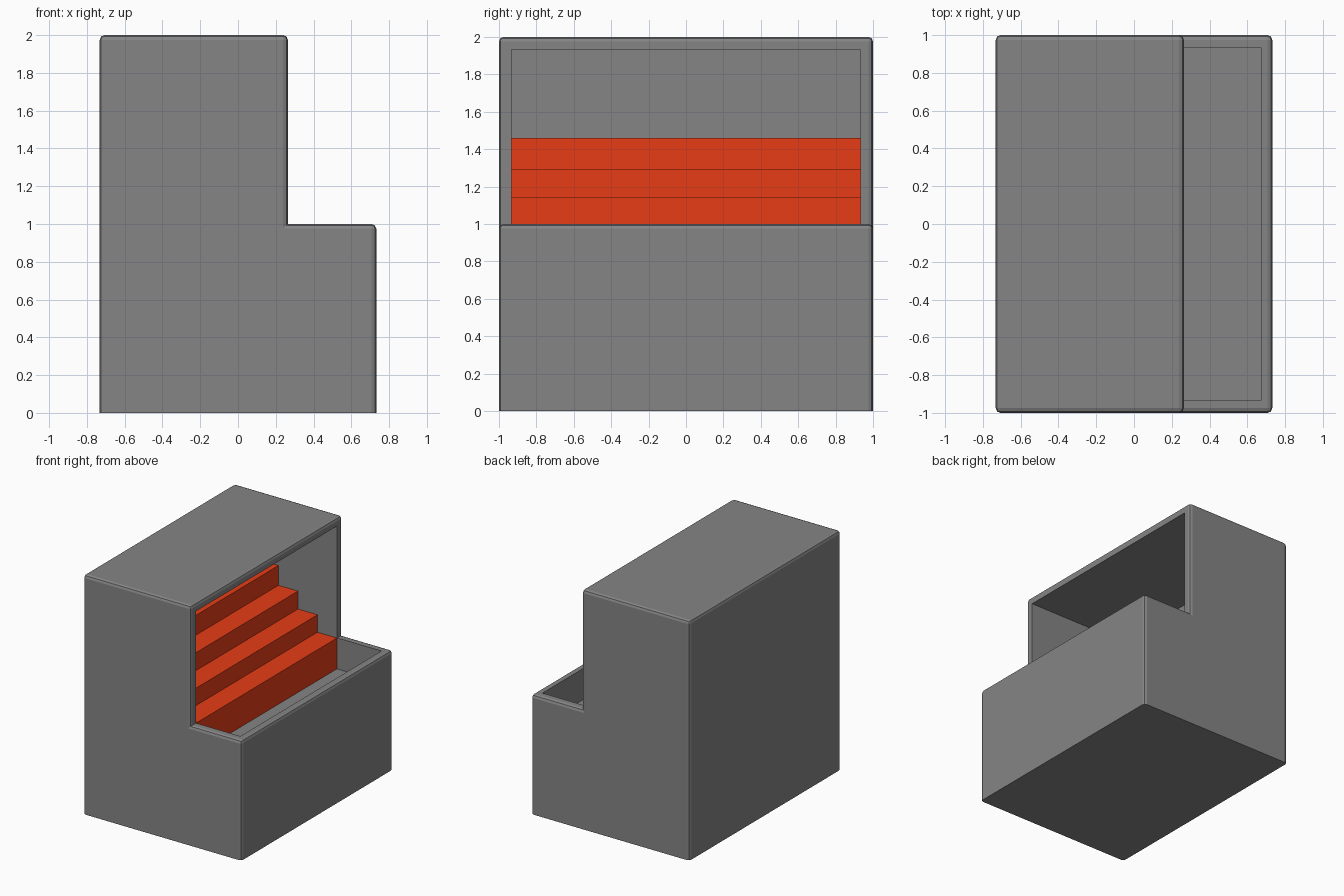
import bpy, bmesh

if "Cube" in bpy.data.objects:
    bpy.data.objects.remove(bpy.data.objects["Cube"], do_unlink=True)


def make_material(name, colour):
    mat = bpy.data.materials.new(name)
    mat.use_nodes = True
    mat.diffuse_color = colour
    mat.node_tree.nodes["Principled BSDF"].inputs["Base Color"].default_value = colour
    return mat


def extrude_profile(name, profile, half_depth, mat, bevel=0.0):
    """Extrude an xz outline along y; optionally round its convex edges above the base."""
    bm = bmesh.new()
    face = bm.faces.new([bm.verts.new((x, -half_depth, z)) for x, z in profile])
    moved = bmesh.ops.extrude_face_region(bm, geom=[face])["geom"]
    bmesh.ops.translate(bm, vec=(0, 2 * half_depth, 0),
                        verts=[v for v in moved if isinstance(v, bmesh.types.BMVert)])
    bmesh.ops.recalc_face_normals(bm, faces=bm.faces[:])
    if bevel:
        edges = [e for e in bm.edges if e.is_convex and max(v.co.z for v in e.verts) > 0.01]
        bmesh.ops.bevel(bm, geom=edges, offset=bevel, segments=2, profile=0.5,
                        affect="EDGES", clamp_overlap=True)
    mesh = bpy.data.meshes.new(name)
    bm.to_mesh(mesh)
    bm.free()
    mesh.materials.append(mat)
    obj = bpy.data.objects.new(name, mesh)
    bpy.context.collection.objects.link(obj)
    return obj


grey = make_material("casing grey", (0.235, 0.235, 0.235, 1))
orange = make_material("step orange", (0.8, 0.046, 0.008, 1))

back, opening, front = -0.732, 0.264, 0.732
wall, floor, ledge, top = 0.066, 0.74, 1.0, 2.0
inner_depth = 0.932

# Casing: tall back with a lower tray in front
casing = extrude_profile("casing", [(back, 0), (front, 0), (front, ledge), (opening, ledge),
                                    (opening, top), (back, top)], 1.0, grey, bevel=0.025)

# Hollow that opens the tray and the tall front
x0, x1, z1 = back + wall, front - wall + 0.008, top - wall
cutter = extrude_profile("hollow_cutter", [(x0, floor), (x1, floor), (x1, z1), (x0, z1)],
                         inner_depth, grey)
cutter.hide_render = True
cut = casing.modifiers.new("hollow", "BOOLEAN")
cut.operation, cut.object, cut.solver = "DIFFERENCE", cutter, "EXACT"
bpy.context.view_layer.objects.active = casing
casing.select_set(True)
bpy.ops.object.modifier_apply(modifier=cut.name)
bpy.data.objects.remove(cutter, do_unlink=True)

# Steps rising towards the back wall
tread = 0.18
x = opening - 0.002
outline = [(x0, floor), (x, floor)]
for height in (0.998, 1.144, 1.294, 1.46):
    outline += [(x, height), (x - tread, height)]
    x -= tread
outline[-1] = (x0, outline[-1][1])
extrude_profile("steps", outline, inner_depth, orange)
